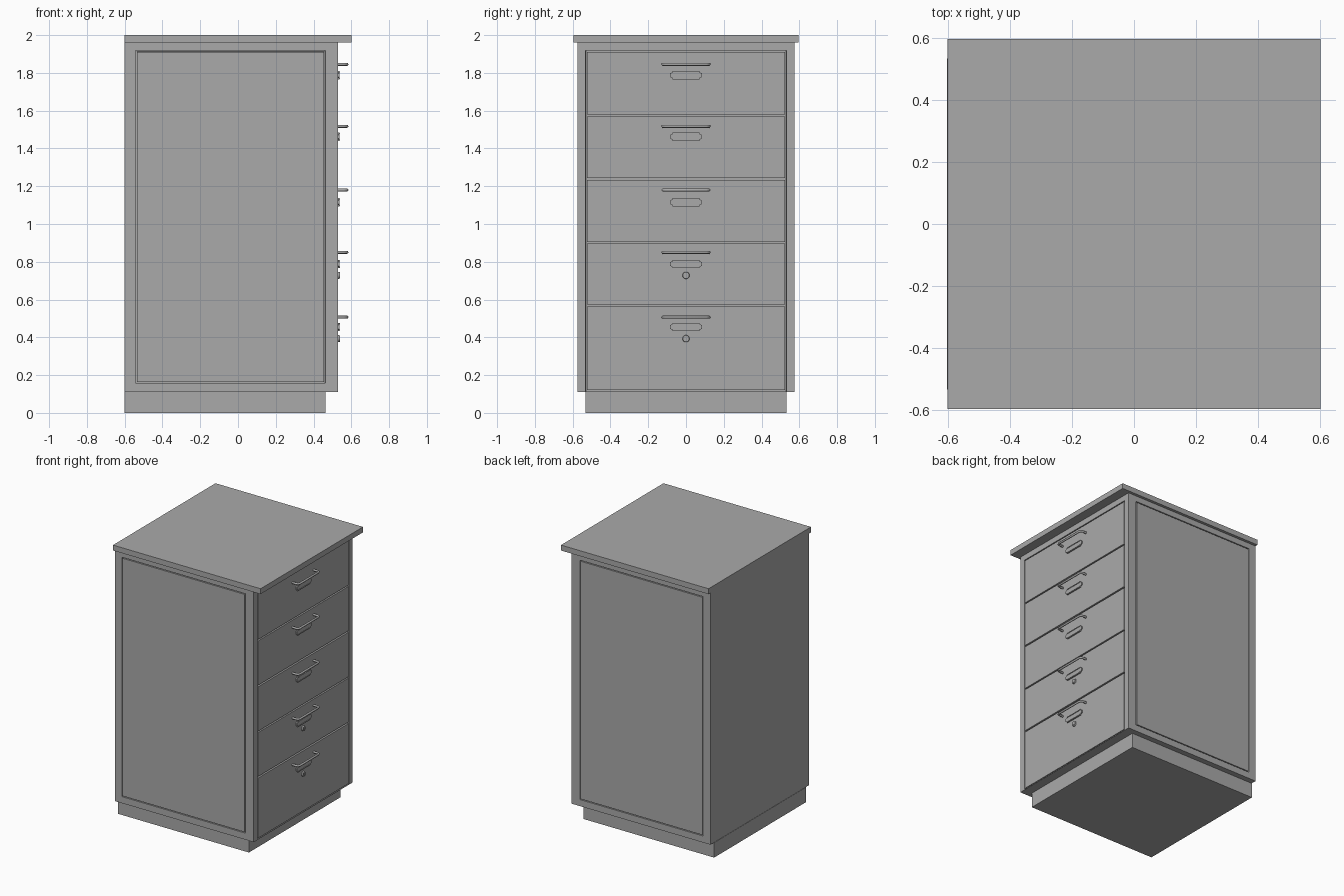
import bpy
import bmesh
import math
from mathutils import Matrix, Vector

if "Cube" in bpy.data.objects:
    bpy.data.objects.remove(bpy.data.objects["Cube"], do_unlink=True)

FRONT = 0.53          # plane of the drawer fronts (they face +x)

grey = bpy.data.materials.new("cabinet grey")
grey.use_nodes = True
grey.diffuse_color = (0.4, 0.4, 0.4, 1)
grey.node_tree.nodes["Principled BSDF"].inputs["Base Color"].default_value = (0.4, 0.4, 0.4, 1)


def finish(name, bm):
    mesh = bpy.data.meshes.new(name)
    bmesh.ops.recalc_face_normals(bm, faces=bm.faces)
    bm.to_mesh(mesh)
    bm.free()
    obj = bpy.data.objects.new(name, mesh)
    mesh.materials.append(grey)
    bpy.context.collection.objects.link(obj)
    return obj


def box_mesh(low, high):
    low, high = Vector(low), Vector(high)
    bm = bmesh.new()
    bmesh.ops.create_cube(bm, size=1, matrix=Matrix.Translation((low + high) / 2)
                          @ Matrix.Diagonal((*(high - low), 1)))
    return bm


def box(name, low, high):
    return finish(name, box_mesh(low, high))


def inset(bm, face, thickness, depth=0):
    bmesh.ops.inset_individual(bm, faces=[face], thickness=thickness, depth=depth)


def fit(face, axis, low, high):
    """Move the corners of a rectangular face to two limits along an axis."""
    middle = face.calc_center_median()[axis]
    for v in face.verts:
        v.co[axis] = low if v.co[axis] < middle else high


# Carcass: grooved side panels and a recessed drawer opening
bm = box_mesh((-0.6, -0.574, 0.11), (FRONT, 0.574, 1.96))
bm.normal_update()
sides = [f for f in bm.faces if abs(f.normal.y) > 0.9]
opening = next(f for f in bm.faces if f.normal.x > 0.9)
for face in sides:
    inset(bm, face, 0.04)
    fit(face, 0, -0.542, 0.462)
    fit(face, 2, 0.158, 1.918)
    inset(bm, face, 0.0005, -0.012)
    inset(bm, face, 0.008)
    inset(bm, face, 0.0005, 0.012)
inset(bm, opening, 0.003)
fit(opening, 1, -0.531, 0.531)
fit(opening, 2, 0.114, 1.918)
inset(bm, opening, 0.0005, -0.03)
finish("carcass", bm)

box("worktop", (-0.6, -0.595, 1.96), (0.6, 0.595, 2.0))
box("plinth", (-0.602, -0.533, 0), (0.462, 0.533, 0.11))


def handle(name, z):
    curve = bpy.data.curves.new(name, "CURVE")
    curve.dimensions = "3D"
    curve.bevel_depth = 0.008
    curve.bevel_resolution = 2
    curve.use_fill_caps = True
    half = [(FRONT - 0.005, 0.122), (0.56, 0.122), (0.571, 0.118), (0.577, 0.107)]
    path = [(x, -y) for x, y in half] + [(x, y) for x, y in reversed(half)]
    spline = curve.splines.new("POLY")
    spline.points.add(len(path) - 1)
    for point, (x, y) in zip(spline.points, path):
        point.co = (x, y, z, 1)
    spline.use_smooth = True
    curve.materials.append(grey)
    bpy.context.collection.objects.link(bpy.data.objects.new(name, curve))


def label_holder(name, z):
    # chamfered plate with a sunken card window
    bm = bmesh.new()
    outline = [(0.072, 0.022), (0.072, 0.015), (0.084, 0.01)]
    quarter = outline + [(y, -h) for y, h in reversed(outline)]
    ring = quarter + [(-y, -h) for y, h in quarter]
    face = bm.faces.new([bm.verts.new((FRONT - 0.002, y, z + h)) for y, h in ring])
    out = bmesh.ops.extrude_face_region(bm, geom=[face])["geom"]
    bmesh.ops.translate(bm, vec=(0.01, 0, 0),
                        verts=[g for g in out if isinstance(g, bmesh.types.BMVert)])
    finish(name, bm)
    # raised lips along the top and bottom of the card
    for part, lip in (("upper", 0.017), ("lower", -0.017)):
        box(f"{name}_{part}_lip", (FRONT, -0.066, z + lip - 0.003),
            (FRONT + 0.011, 0.066, z + lip + 0.003))


def lock(name, z):
    bm = bmesh.new()
    turn = Matrix.Translation((FRONT + 0.002, 0, z)) @ Matrix.Rotation(math.pi / 2, 4, "Y")
    bmesh.ops.create_cone(bm, cap_ends=True, segments=20, radius1=0.02,
                          radius2=0.017, depth=0.014, matrix=turn)
    finish(name, bm)
    box(name + "_keyway", (FRONT, -0.002, z - 0.009), (FRONT + 0.011, 0.002, z + 0.009))


# Drawers from top to bottom: bottom, top, handle, label and lock heights
drawers = [
    (1.580, 1.911, 1.845, 1.788, None),
    (1.244, 1.570, 1.517, 1.462, None),
    (0.906, 1.233, 1.180, 1.115, None),
    (0.573, 0.896, 0.850, 0.788, 0.728),
    (0.120, 0.562, 0.507, 0.455, 0.393),
]
for i, (low, high, grip, label, key) in enumerate(drawers, 1):
    box(f"drawer_front_{i}", (0.49, -0.525, low), (FRONT, 0.525, high))
    handle(f"drawer_handle_{i}", grip)
    label_holder(f"label_holder_{i}", label)
    if key:
        lock(f"drawer_lock_{i}", key)
